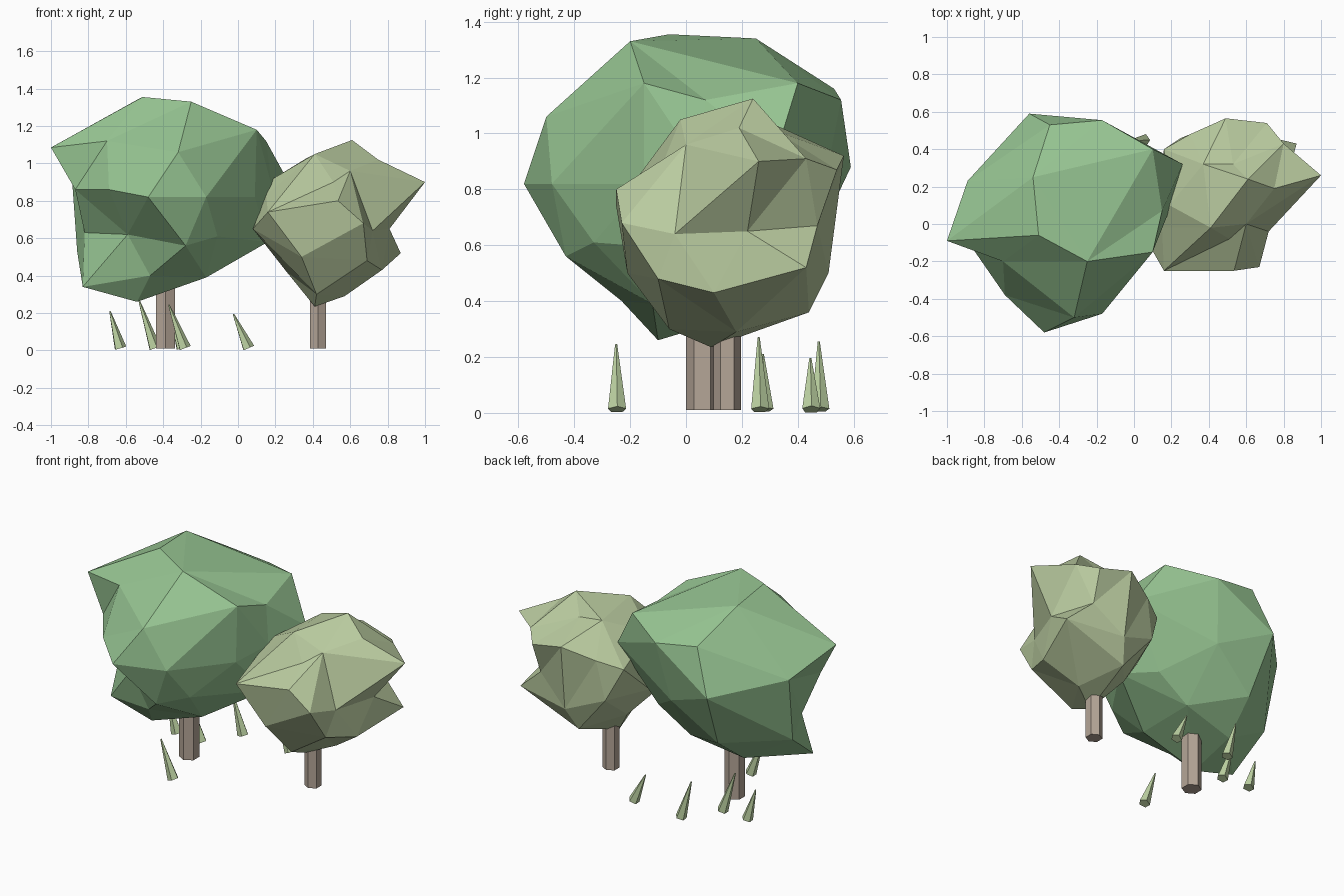
import bpy, bmesh
from mathutils import Vector


def material(name, rgb):
    m = bpy.data.materials.new(name)
    m.diffuse_color = (*rgb, 1)
    return m


GREEN = material("deep_green", (0.31, 0.56, 0.29))
OLIVE = material("olive_green", (0.49, 0.60, 0.35))
BARK = material("bark", (0.46, 0.38, 0.31))
BLADE = material("grass_green", (0.52, 0.66, 0.37))


def crown(name, centre, lumps, mat):
    """Faceted ball around centre: joined up on a sphere, then pulled out to the lumps."""
    c = Vector(centre)
    bm = bmesh.new()
    pull = {}
    for p in lumps:
        p = Vector(p)
        pull[bm.verts.new((p - c).normalized())] = p
    bmesh.ops.convex_hull(bm, input=bm.verts[:])
    for v, p in pull.items():
        v.co = p
    bmesh.ops.recalc_face_normals(bm, faces=bm.faces[:])
    me = bpy.data.meshes.new(name)
    bm.to_mesh(me)
    bm.free()
    me.materials.append(mat)
    ob = bpy.data.objects.new(name, me)
    bpy.context.collection.objects.link(ob)


def taper(name, base, tip, r1, r2, sides, mat):
    """Straight tapered prism from base to tip."""
    a, b = Vector(base), Vector(tip)
    bpy.ops.mesh.primitive_cone_add(vertices=sides, radius1=r1, radius2=r2,
                                    depth=(b - a).length, location=(a + b) / 2)
    ob = bpy.context.object
    ob.rotation_euler = (b - a).to_track_quat('Z', 'Y').to_euler() if r2 < r1 else (0, 0, 0)
    ob.name = name
    ob.data.materials.append(mat)


# large crown: top, middle, bottom
crown("large_crown", (-0.38, 0.02, 0.80), [
    (-0.51, -0.06, 1.355), (-0.25, -0.20, 1.33), (-0.54, 0.25, 1.34),
    (-1.0, -0.09, 1.085), (-0.32, -0.50, 1.06), (-0.70, -0.20, 1.12),
    (0.10, -0.15, 1.18), (0.15, 0.07, 1.12), (0.10, 0.40, 1.18),
    (-0.17, 0.555, 1.12), (-0.45, 0.53, 1.16),
    (-0.89, 0.23, 0.95), (-0.56, 0.59, 0.88), (0.26, 0.32, 0.92), (0.18, 0.05, 0.88),
    (-0.48, -0.58, 0.82), (-0.17, -0.48, 0.82), (0.09, -0.15, 0.82),
    (-0.69, -0.38, 0.86), (-0.87, -0.12, 0.86),
    (-0.82, 0.0, 0.63), (-0.59, -0.24, 0.62), (-0.28, -0.43, 0.56), (-0.11, -0.33, 0.61),
    (-0.83, -0.10, 0.34), (-0.86, 0.15, 0.53), (-0.47, -0.23, 0.40), (-0.54, -0.10, 0.26),
    (-0.17, -0.12, 0.39), (0.16, 0.06, 0.58), (0.02, 0.25, 0.56), (-0.23, 0.48, 0.74),
    (-0.52, 0.42, 0.52), (-0.20, 0.24, 0.42), (-0.55, 0.20, 0.35)], GREEN)

# small crown: top, middle, bottom
crown("small_crown", (0.48, 0.14, 0.68), [
    (0.61, 0.24, 1.125), (0.41, -0.02, 1.05), (0.37, 0.32, 1.03), (0.53, 0.32, 1.01),
    (0.51, -0.08, 0.90), (0.60, 0.0, 0.96), (0.75, 0.19, 1.02), (0.19, 0.10, 0.92),
    (1.0, 0.26, 0.90), (0.49, 0.565, 0.92), (0.71, 0.54, 0.87), (0.80, 0.43, 0.91),
    (0.30, 0.48, 0.85), (0.16, 0.40, 0.80), (0.15, -0.02, 0.83), (0.16, -0.25, 0.74),
    (0.535, -0.25, 0.80), (0.67, -0.23, 0.68), (0.72, -0.04, 0.64),
    (0.81, 0.22, 0.65), (0.70, 0.47, 0.67), (0.08, -0.11, 0.65), (0.13, 0.18, 0.60),
    (0.25, 0.46, 0.60), (0.87, 0.43, 0.52), (0.69, -0.10, 0.48), (0.50, 0.51, 0.50),
    (0.34, -0.21, 0.50), (0.77, 0.10, 0.43), (0.42, -0.06, 0.30), (0.41, 0.09, 0.235),
    (0.57, 0.18, 0.29), (0.45, 0.44, 0.36), (0.26, 0.22, 0.42)], OLIVE)

# six-sided trunks
taper("large_trunk", (-0.387, 0.059, 0.01), (-0.387, 0.059, 0.50), 0.059, 0.059, 6, BARK)
taper("small_trunk", (0.427, 0.148, 0.01), (0.427, 0.148, 0.40), 0.049, 0.049, 6, BARK)

# leaning grass blades: base x, y, then tip x, y, z
for i, (x, y, tx, ty, tz) in enumerate([
        (-0.63, 0.28, -0.685, 0.275, 0.21), (-0.445, 0.265, -0.53, 0.26, 0.27),
        (-0.285, -0.247, -0.37, -0.25, 0.245), (-0.30, 0.48, -0.37, 0.475, 0.255),
        (0.055, 0.448, -0.025, 0.445, 0.195)]):
    taper(f"grass_blade_{i + 1}", (x, y, 0.012), (tx, ty, tz), 0.034, 0.004, 5, BLADE)
